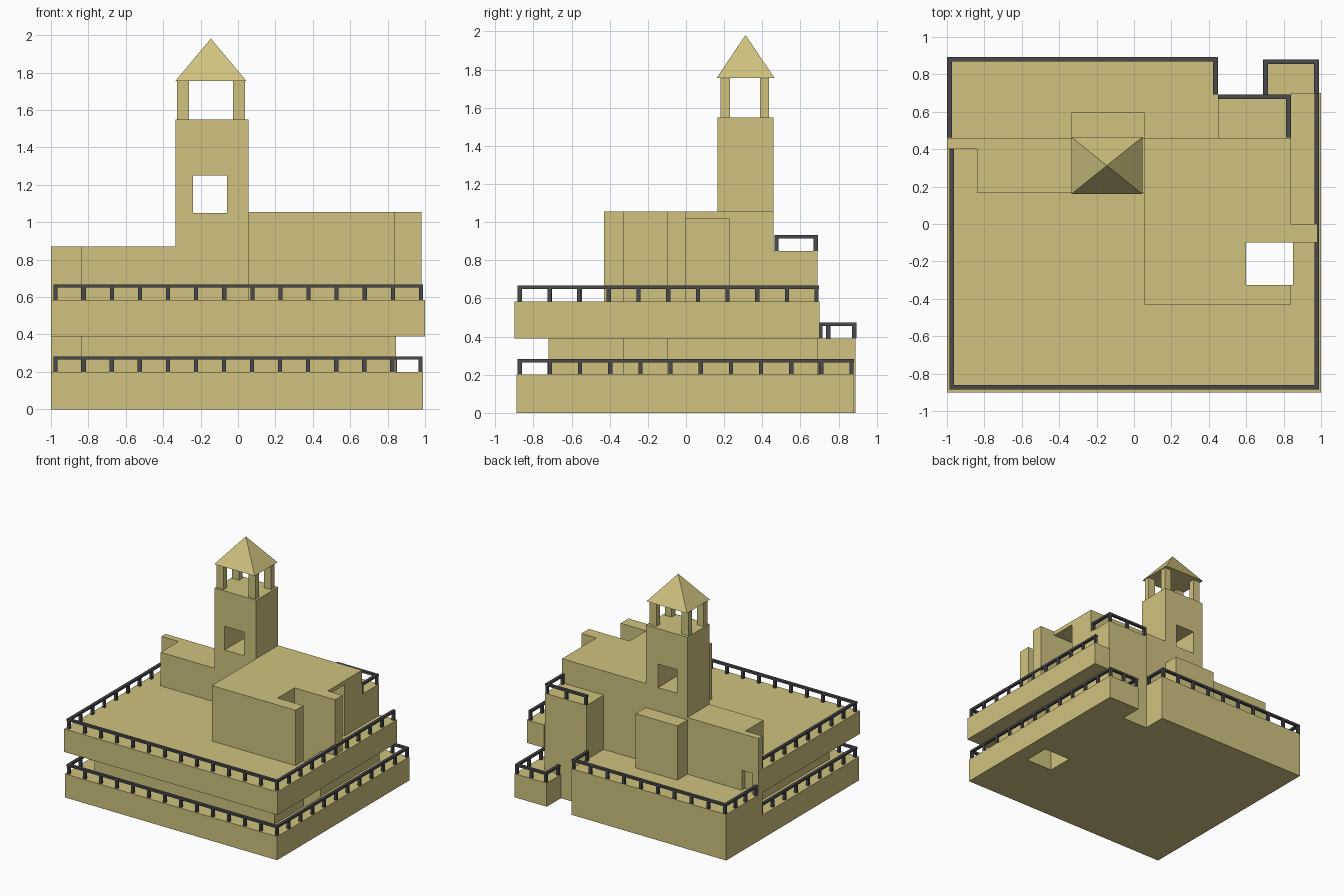
import bpy, bmesh, math
from mathutils import Vector

if "Cube" in bpy.data.objects:
    bpy.data.objects.remove(bpy.data.objects["Cube"])


def material(name, rgb):
    m = bpy.data.materials.new(name)
    m.diffuse_color = (*rgb, 1)
    m.use_nodes = True
    m.node_tree.nodes["Principled BSDF"].inputs["Base Color"].default_value = m.diffuse_color
    return m


SAND = material("sand_wall", (0.63, 0.545, 0.215))
IRON = material("dark_rail", (0.07, 0.066, 0.072))


def finish(name, bm, mat):
    bmesh.ops.recalc_face_normals(bm, faces=bm.faces)
    me = bpy.data.meshes.new(name)
    bm.to_mesh(me)
    bm.free()
    me.materials.append(mat)
    ob = bpy.data.objects.new(name, me)
    bpy.context.collection.objects.link(ob)
    return ob


def prism(name, outline, z0, z1, mat=SAND):
    bm = bmesh.new()
    f = bm.faces.new([bm.verts.new((x, y, z0)) for x, y in outline])
    ext = bmesh.ops.extrude_face_region(bm, geom=[f], use_keep_orig=True)
    for v in ext["geom"]:
        if isinstance(v, bmesh.types.BMVert):
            v.co.z = z1
    return finish(name, bm, mat)


def box(name, x0, x1, y0, y1, z0, z1):
    return prism(name, [(x0, y0), (x1, y0), (x1, y1), (x0, y1)], z0, z1)


def cut(ob, *bounds):
    cutter = box("cutter", *bounds)
    cutter.hide_render = True
    mod = ob.modifiers.new("opening", 'BOOLEAN')
    mod.operation, mod.solver, mod.object = 'DIFFERENCE', 'EXACT', cutter
    bpy.context.view_layer.objects.active = ob
    bpy.ops.object.modifier_apply(modifier=mod.name)
    bpy.data.objects.remove(cutter, do_unlink=True)


def add_cuboid(bm, lo, hi):
    r = bmesh.ops.create_cube(bm, size=1)
    lo, hi = Vector(lo), Vector(hi)
    for v in r["verts"]:
        v.co = Vector([(lo[i] + hi[i]) / 2 + v.co[i] * (hi[i] - lo[i]) for i in range(3)])


def railing(name, path, z):
    # top bar along each path leg, with evenly spaced posts below
    bm = bmesh.new()
    w, p, top = 0.012, 0.011, z + 0.083
    for a, b in zip(path, path[1:]):
        add_cuboid(bm, (min(a[0], b[0]) - w, min(a[1], b[1]) - w, top - 0.018),
                   (max(a[0], b[0]) + w, max(a[1], b[1]) + w, top))
        n = max(1, round(math.dist(a, b) / 0.152))
        for i in range(n + 1):
            x = a[0] + (b[0] - a[0]) * i / n
            y = a[1] + (b[1] - a[1]) * i / n
            add_cuboid(bm, (x - p, y - p, z), (x + p, y + p, top - 0.009))
    return finish(name, bm, IRON)


# ground slab with the light well
base = prism("base_slab", [(-1, -.89), (.99, -.89), (.99, .88), (.69, .88), (.69, .69),
                           (.45, .69), (.45, .89), (-1, .89)], 0, .2)
cut(base, .6, .85, -.325, -.1, -.1, .3)
box("back_deck", -1, .45, .46, .89, .2, .39)

# recessed middle storey
prism("middle_storey", [(-.84, -.72), (.845, -.72), (.845, -.325), (.6, -.325), (.6, -.1),
                        (.845, -.1), (.845, .69), (.45, .69), (.45, .46), (-.84, .46)], .2, .39)

# overhanging upper terrace
terrace = prism("upper_terrace", [(-1, -.9), (1, -.9), (1, .70), (.84, .70), (.84, .46),
                                  (-.84, .46), (-.84, .405), (-1, .405)], .39, .585)
cut(terrace, .6, .85, -.325, -.1, .3, .7)

# upper house with side notch, fin wall and doorway
house = prism("upper_house", [(.055, -.43), (.84, -.43), (.84, -.325), (.6, -.325), (.6, -.1),
                              (.98, -.1), (.98, 0), (.84, 0), (.84, .46), (.055, .46)], .585, 1.055)
cut(house, .62, .9, 0, .225, .5, 1.02)

# lower wing, end wall with small doorway, rear blocks
box("left_wing", -.84, -.335, .165, .46, .585, .87)
end_wall = box("end_wall", -1, -.84, .405, .46, .2, .87)
cut(end_wall, -.94, -.845, .415, .6, .39, .56)
box("rear_bay", -.335, .055, .46, .595, .39, .85)
box("rear_block", .45, .84, .46, .69, .39, .85)

# tower with a window right through it
tower = box("tower", -.335, .055, .165, .46, .585, 1.55)
cut(tower, -.24, -.06, 0, .7, 1.05, 1.25)

# belfry posts
for x in (-.327, -.027):
    for y in (.182, .387):
        box("belfry_post", x, x + .065, y, y + .048, 1.55, 1.757)

# pyramid roof
bm = bmesh.new()
ring = [bm.verts.new((x, y, 1.755)) for x, y in
        ((-.335, .16), (.045, .16), (.045, .465), (-.335, .465))]
apex = bm.verts.new((-.145, .312, 1.982))
bm.faces.new(ring)
for i in range(4):
    bm.faces.new((ring[i], ring[(i + 1) % 4], apex))
finish("tower_roof", bm, SAND)

# railings
railing("terrace_railing", [(-.975, .39), (-.975, -.872), (.978, -.872), (.978, .685)], .585)
railing("base_railing", [(-.975, .39), (-.975, -.872), (.975, -.872), (.975, .868),
                         (.705, .868), (.705, .705)], .2)
railing("back_deck_railing", [(-.985, .475), (-.985, .882), (.435, .882), (.435, .705)], .39)
railing("rear_block_railing", [(.46, .68), (.825, .68), (.825, .475)], .85)
